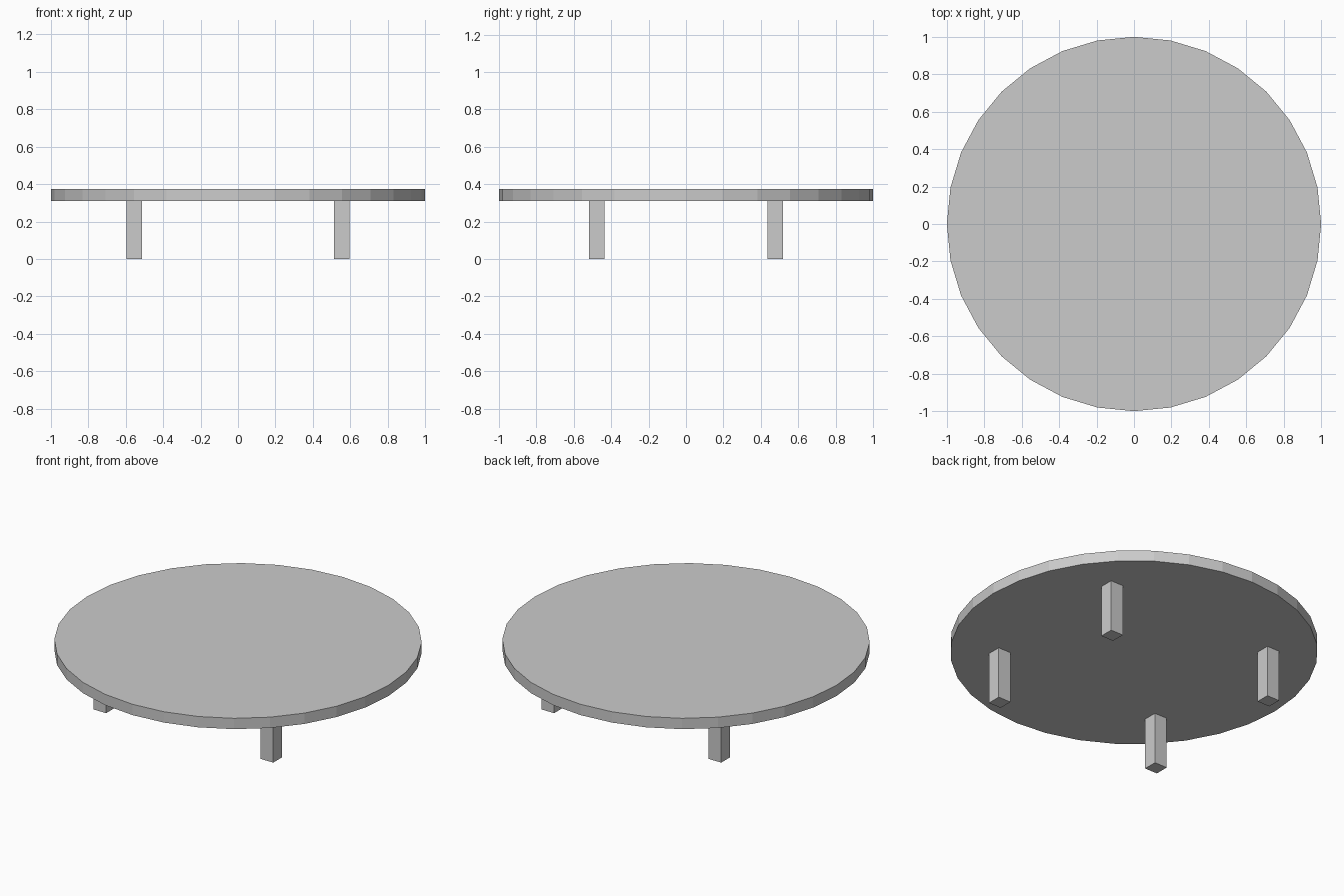
import bpy

if "Cube" in bpy.data.objects:
    bpy.data.objects.remove(bpy.data.objects["Cube"])

TOP_Z, UNDER_Z = 0.375, 0.31
LEG_X, LEG_Y, LEG_W = 0.555, 0.476, 0.083

# Round 32-sided table top
bpy.ops.mesh.primitive_cylinder_add(vertices=32, radius=1, depth=TOP_Z - UNDER_Z,
                                    location=(0, 0, (TOP_Z + UNDER_Z) / 2))
bpy.context.object.name = "table_top"

# Four square legs
for y_name, sy in (("front", -1), ("back", 1)):
    for x_name, sx in (("left", -1), ("right", 1)):
        bpy.ops.mesh.primitive_cube_add(size=1, location=(sx * LEG_X, sy * LEG_Y, UNDER_Z / 2))
        leg = bpy.context.object
        leg.name = f"{y_name}_{x_name}_leg"
        leg.scale = (LEG_W, LEG_W, UNDER_Z)
